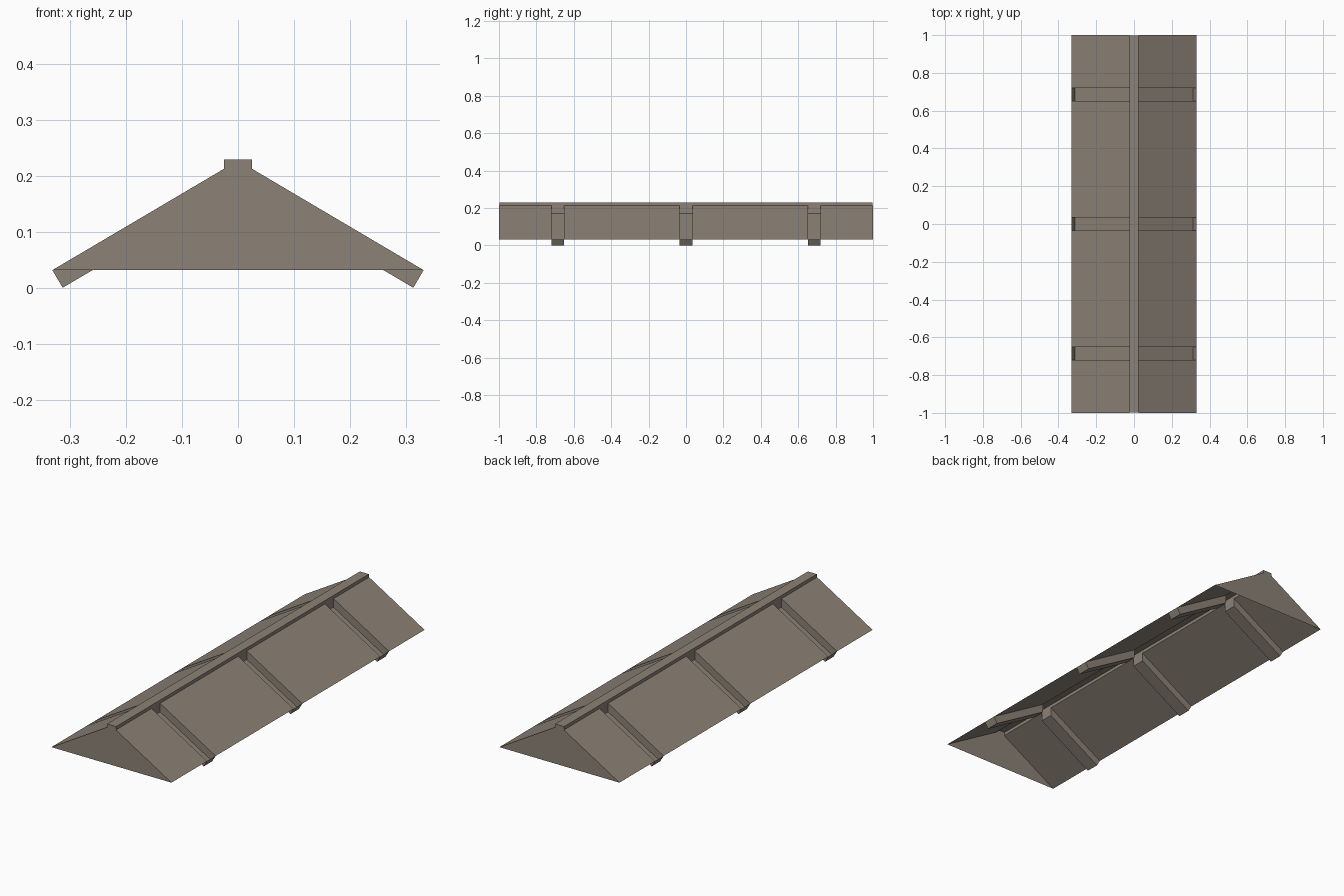
import bpy

if "Cube" in bpy.data.objects:
    bpy.data.objects.remove(bpy.data.objects["Cube"])

EAVE_X, EAVE_Z, APEX_Z = 0.332, 0.0315, 0.2275
TIP_X, RIDGE_X, RIDGE_TOP = 0.3135, 0.025, 0.229
SLOPE = (APEX_Z - EAVE_Z) / EAVE_X
RIDGE_Z = APEX_Z - SLOPE * RIDGE_X             # roof height beside the ridge
TROUGH_Z = SLOPE * (TIP_X - RIDGE_X)           # trough floor beside the ridge
CENTRES, HALF = (-0.685, 0.0, 0.685), 0.034

stone = bpy.data.materials.new("taupe_stone")
stone.diffuse_color = (0.262, 0.223, 0.184, 1)
stone.use_nodes = True
stone.node_tree.nodes["Principled BSDF"].inputs["Base Color"].default_value = stone.diffuse_color


def sheet(name, polys, mirror=False):
    """Build an object from thin polygons, optionally mirrored across x."""
    verts, faces = [], []
    for p in polys:
        faces.append(range(len(verts), len(verts) + len(p)))
        verts += p
    me = bpy.data.meshes.new(name)
    me.from_pydata(verts, [], [list(f) for f in faces])
    me.materials.append(stone)
    ob = bpy.data.objects.new(name, me)
    bpy.context.collection.objects.link(ob)
    if mirror:
        ob.modifiers.new("mirror", 'MIRROR').use_mirror_merge = False
    return ob


# Sloping roof panels, split where the rafter troughs run
cuts = [-1.0] + [c + s * HALF for c in CENTRES for s in (-1, 1)] + [1.0]
sheet("roof_panels", [
    [(RIDGE_X, a, RIDGE_Z), (EAVE_X, a, EAVE_Z), (EAVE_X, b, EAVE_Z), (RIDGE_X, b, RIDGE_Z)]
    for a, b in zip(cuts[::2], cuts[1::2])], mirror=True)

# Hollow rafter troughs: two sides, floor, outer end and inner end
for i, c in enumerate(CENTRES):
    a, b = c - HALF, c + HALF
    prof = [(RIDGE_X, RIDGE_Z), (RIDGE_X, TROUGH_Z), (TIP_X, 0.0), (EAVE_X, EAVE_Z)]
    polys = [[(x, a, z) for x, z in prof], [(x, b, z) for x, z in reversed(prof)]]
    for (x0, z0), (x1, z1) in zip(prof, prof[1:]):
        polys.append([(x0, a, z0), (x0, b, z0), (x1, b, z1), (x1, a, z1)])
    sheet(f"rafter_{i + 1}", polys, mirror=True)

# Triangular gable ends
sheet("gables", [[(-EAVE_X * s, y, EAVE_Z), (EAVE_X * s, y, EAVE_Z), (0, y, APEX_Z)]
                 for y, s in ((-1, 1), (1, -1))])

# Ridge cap, open underneath
R, Y = RIDGE_X, 0.998
sheet("ridge_cap", [
    [(-R, -Y, RIDGE_TOP), (R, -Y, RIDGE_TOP), (R, Y, RIDGE_TOP), (-R, Y, RIDGE_TOP)],
    [(R, -Y, RIDGE_Z), (R, Y, RIDGE_Z), (R, Y, RIDGE_TOP), (R, -Y, RIDGE_TOP)],
    [(-R, Y, RIDGE_Z), (-R, -Y, RIDGE_Z), (-R, -Y, RIDGE_TOP), (-R, Y, RIDGE_TOP)],
    [(-R, -Y, RIDGE_Z), (R, -Y, RIDGE_Z), (R, -Y, RIDGE_TOP), (-R, -Y, RIDGE_TOP)],
    [(R, Y, RIDGE_Z), (-R, Y, RIDGE_Z), (-R, Y, RIDGE_TOP), (R, Y, RIDGE_TOP)]])
